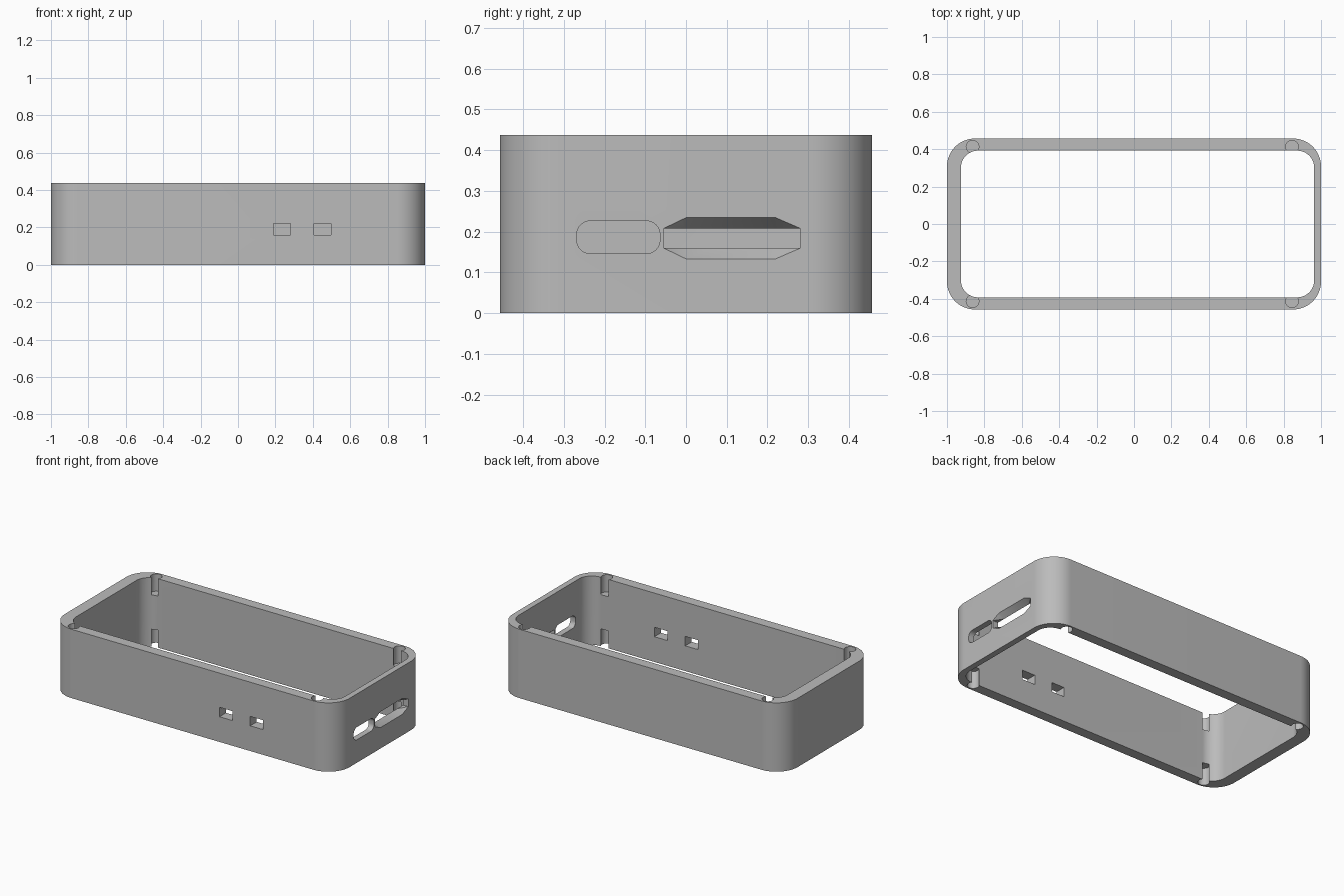
import bpy, bmesh, math

cube = bpy.data.objects.get("Cube")
if cube:
    bpy.data.objects.remove(cube, do_unlink=True)

H = 0.437          # frame height
FLOOR = 0.11       # pin hole depth

grey = bpy.data.materials.new("plain_grey")
grey.use_nodes = True
colour = (0.5, 0.5, 0.5, 1)
grey.diffuse_color = colour
grey.node_tree.nodes["Principled BSDF"].inputs["Base Color"].default_value = colour


def rounded_rect(a0, a1, b0, b1, r, steps=16):
    """Counter-clockwise outline of a rectangle with rounded corners."""
    corners = [(a1 - r, b1 - r), (a0 + r, b1 - r), (a0 + r, b0 + r), (a1 - r, b0 + r)]
    pts = []
    for q, (ca, cb) in enumerate(corners):
        for i in range(steps + 1):
            t = math.pi / 2 * (q + i / steps)
            pts.append((ca + r * math.cos(t), cb + r * math.sin(t)))
    return pts


def loft(name, rings):
    """Closed solid through rings with equal point counts."""
    bm = bmesh.new()
    loops = [[bm.verts.new(p) for p in ring] for ring in rings]
    for lo, hi in zip(loops, loops[1:]):
        for i in range(len(lo)):
            j = (i + 1) % len(lo)
            bm.faces.new((lo[i], lo[j], hi[j], hi[i]))
    bm.faces.new(loops[0][::-1])
    bm.faces.new(loops[-1])
    bmesh.ops.triangulate(bm, faces=[f for f in bm.faces if len(f.verts) == 4])
    bmesh.ops.recalc_face_normals(bm, faces=bm.faces)
    mesh = bpy.data.meshes.new(name)
    bm.to_mesh(mesh)
    bm.free()
    obj = bpy.data.objects.new(name, mesh)
    bpy.context.collection.objects.link(obj)
    return obj


def upright(name, outline, z0, z1):
    return loft(name, [[(x, y, z) for x, y in outline] for z in (z0, z1)])


def sideways(name, outlines):
    """Solid along x from (x, yz outline) pairs."""
    return loft(name, [[(x, y, z) for y, z in pts] for x, pts in outlines])


# Outer shell
frame = upright("case_frame", rounded_rect(-1, 1, -0.457, 0.457, 0.15, 24), 0, H)
frame.data.materials.append(grey)

# Open interior
cutters = [upright("interior_cutter", rounded_rect(-0.925, 0.963, -0.392, 0.392, 0.09), -0.1, H + 0.1)]

# Pin holes at the corners, top and bottom
for x in (-0.863, 0.845):
    for y in (-0.413, 0.413):
        circle = [(x + 0.034 * math.cos(math.tau * i / 32), y + 0.034 * math.sin(math.tau * i / 32))
                  for i in range(32)]
        cutters.append(upright("pin_cutter", circle, -0.05, FLOOR))
        cutters.append(upright("pin_cutter", circle, H - FLOOR, H + 0.05))

# Two button windows in the front wall
for x in (0.19, 0.406):
    window = [(x, -0.5), (x + 0.09, -0.5), (x + 0.09, -0.35), (x, -0.35)]
    cutters.append(upright("window_cutter", window, 0.16, 0.22))

# Rounded port in the right wall
port = rounded_rect(-0.268, -0.064, 0.146, 0.226, 0.033, 10)
cutters.append(sideways("port_cutter", [(0.9, port), (1.05, port)]))

# Flared slot beside it: narrow inside, wide outside
ys = [-0.054, 0.0, 0.22, 0.28]
low, high = 0.159, 0.208
narrow = [(y, low) for y in ys] + [(y, high) for y in reversed(ys)]
flare = [0, 0.026, 0.026, 0]
wide = [(y, low - f) for y, f in zip(ys, flare)] + [(y, high + f) for y, f in zip(reversed(ys), flare)]
cutters.append(sideways("slot_cutter", [(0.9, narrow), (0.963, narrow), (1.0, wide), (1.05, wide)]))

# Apply the cuts
bpy.ops.object.select_all(action='DESELECT')
bpy.context.view_layer.objects.active = frame
frame.select_set(True)
for cutter in cutters:
    cutter.hide_render = True
    mod = frame.modifiers.new("cut", 'BOOLEAN')
    mod.operation = 'DIFFERENCE'
    mod.solver = 'EXACT'
    mod.object = cutter
    bpy.ops.object.modifier_apply(modifier=mod.name)
    bpy.data.objects.remove(cutter, do_unlink=True)

bpy.ops.object.shade_smooth_by_angle(angle=math.radians(30))
